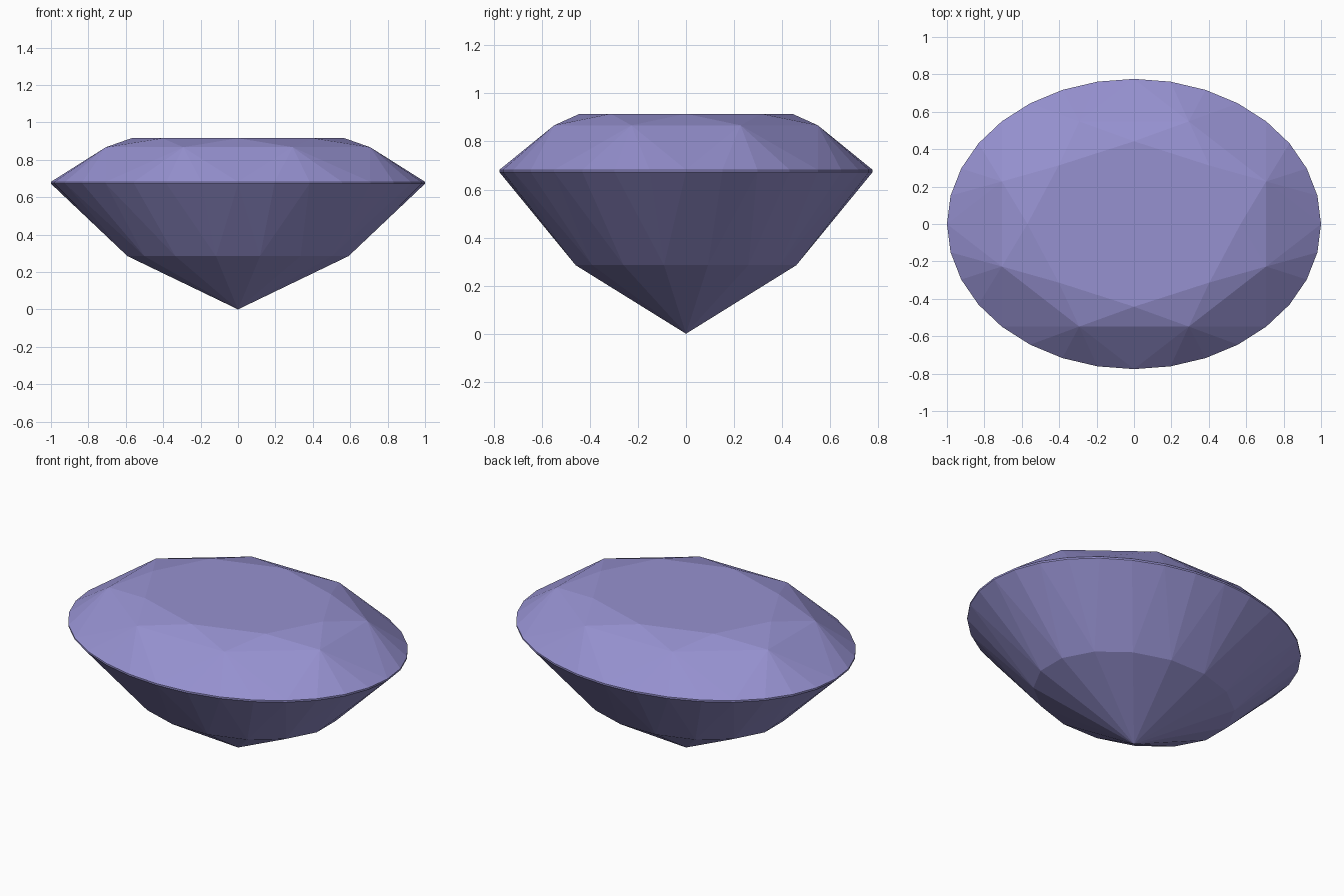
import bpy, bmesh, math

if "Cube" in bpy.data.objects:
    bpy.data.objects.remove(bpy.data.objects["Cube"])

RY = 0.776          # oval width ratio (y against x)
N = 32              # girdle segments

mat = bpy.data.materials.new("violet crystal")
mat.diffuse_color = (0.305, 0.283, 0.63, 1.0)
mat.use_nodes = True
mat.node_tree.nodes["Principled BSDF"].inputs["Base Color"].default_value = mat.diffuse_color


def ring(bm, count, radius, z, offset=0.0):
    """Oval ring of vertices; offset is a fraction of one step."""
    pts = []
    for i in range(count):
        a = 2 * math.pi * (i + offset) / count
        pts.append(bm.verts.new((radius * math.cos(a), RY * radius * math.sin(a), z)))
    return pts


bm = bmesh.new()
face = bm.faces.new

# Rings from top to bottom
table = ring(bm, 8, 0.57, 0.915)
star = ring(bm, 8, 0.765, 0.867, 0.5)
girdle_top = ring(bm, N, 1.0, 0.682)
girdle_low = ring(bm, N, 1.0, 0.672)
pavilion = ring(bm, 16, 0.603, 0.285, 0.5)
tip = bm.verts.new((0, 0, 0))

# Flat table
face(table)

# Crown: star facets, split kites and girdle fans
for k in range(8):
    n = (k + 1) % 8
    face((table[k], star[k], table[n]))
    face((table[n], star[k], star[n]))
    face((star[k], girdle_top[4 * n], star[n]))
    for j in range(4):
        i = 4 * k + j
        face((star[k], girdle_top[i], girdle_top[(i + 1) % N]))

# Thin girdle band
for i in range(N):
    n = (i + 1) % N
    face((girdle_top[i], girdle_low[i], girdle_low[n], girdle_top[n]))

# Pavilion: girdle fans, long facets and the point
for k in range(16):
    n = (k + 1) % 16
    a, b, c = girdle_low[2 * k], girdle_low[2 * k + 1], girdle_low[(2 * k + 2) % N]
    face((a, pavilion[k], b))
    face((b, pavilion[k], c))
    face((c, pavilion[k], pavilion[n]))
    face((pavilion[k], tip, pavilion[n]))

bmesh.ops.recalc_face_normals(bm, faces=bm.faces)
mesh = bpy.data.meshes.new("cut_gem")
bm.to_mesh(mesh)
bm.free()
mesh.materials.append(mat)
bpy.context.collection.objects.link(bpy.data.objects.new("cut_gem", mesh))
